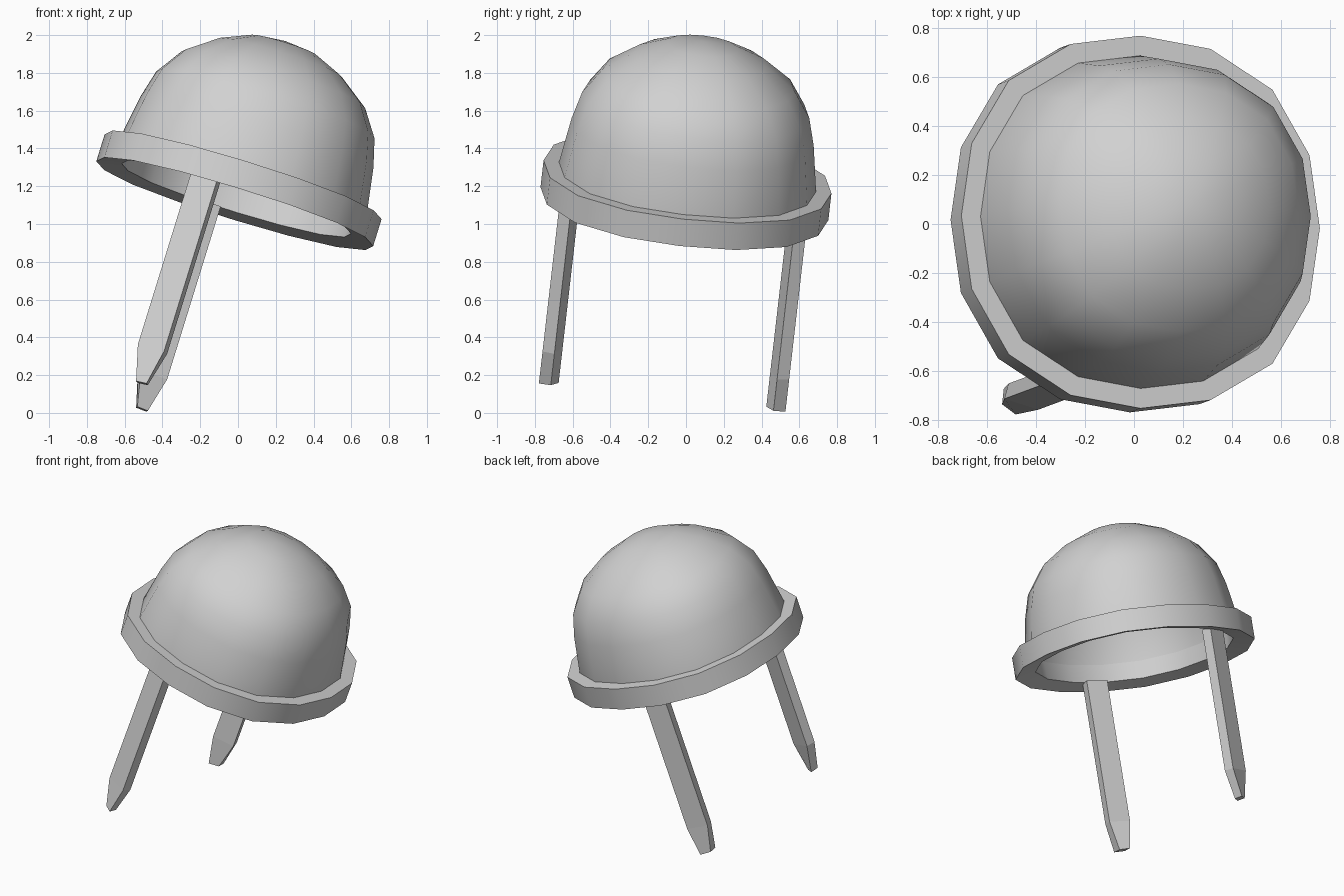
import bpy, bmesh, math
from mathutils import Matrix, Vector

if "Cube" in bpy.data.objects:
    bpy.data.objects.remove(bpy.data.objects["Cube"], do_unlink=True)

SIDES = 16

# Pale grey material for everything
grey = bpy.data.materials.new("pale_grey")
grey.use_nodes = True
grey.diffuse_color = (0.64, 0.64, 0.64, 1)
grey.node_tree.nodes["Principled BSDF"].inputs["Base Color"].default_value = (0.64, 0.64, 0.64, 1)

# Tilted frame centred on the top of the rim
up = Vector((0.294, 0.109, 0.949)).normalized()
back = Vector((0, up.z, -up.y)).normalized()
side = back.cross(up)
frame = Matrix((side, back, up)).transposed().to_4x4()
frame.translation = (0.027, 0.008, 1.25)


def finish(name, bm, smooth=None):
    bmesh.ops.recalc_face_normals(bm, faces=bm.faces)
    mesh = bpy.data.meshes.new(name)
    bm.to_mesh(mesh)
    bm.free()
    mesh.materials.append(grey)
    obj = bpy.data.objects.new(name, mesh)
    bpy.context.collection.objects.link(obj)
    obj.matrix_world = frame
    if smooth:
        bpy.ops.object.select_all(action='DESELECT')
        obj.select_set(True)
        bpy.context.view_layer.objects.active = obj
        bpy.ops.object.shade_smooth_by_angle(angle=math.radians(smooth))


def ring_point(r, z, i):
    """Point on a slightly squared circle, fuller on the diagonals."""
    a = 2 * math.pi * i / SIDES
    r *= 1 + 0.04 * math.sin(2 * a) ** 2
    return (r * math.cos(a), r * math.sin(a), z)


def lathe(name, profile):
    """Spin a closed (radius, height) profile around the local up axis."""
    bm = bmesh.new()
    rings = []
    for r, z in profile:
        if r == 0:
            rings.append([bm.verts.new((0, 0, z))] * SIDES)
        else:
            rings.append([bm.verts.new(ring_point(r, z, i)) for i in range(SIDES)])
    for low, high in zip(rings, rings[1:] + rings[:1]):
        for i in range(SIDES):
            j = (i + 1) % SIDES
            corners = list(dict.fromkeys((low[i], low[j], high[j], high[i])))
            # Two neighbouring poles have no face between them
            if len(corners) > 2:
                bm.faces.new(corners)
    finish(name, bm, 40)


# Hollow dome shell: outer skin up to the crown, inner skin back down
outer = [(0.685, 0), (0.645, 0.25), (0.605, 0.40), (0.51, 0.54),
         (0.35, 0.657), (0.185, 0.73), (0, 0.757)]
inner = [(r * 0.94, z * 0.94) for r, z in reversed(outer)]
lathe("dome", [(0.685, -0.02)] + outer + inner + [(0.644, -0.02)])

# Rim band, its underside sloping up towards the hollow
lathe("rim", [(0.767, -0.15), (0.767, 0), (0.644, 0), (0.635, -0.122)])


# Flat strap legs turned to face outward, tips narrowed sideways only
def leg(name, angle):
    bm = bmesh.new()
    radius, width, thick = 0.628, 0.15, 0.066
    turn = Matrix.Rotation(math.radians(angle), 3, 'Z')
    centre = turn @ Vector((radius, 0, 0))
    rings = []
    for z, narrow in ((-0.12, 1), (-1.085, 1), (-1.275, 0.4)):
        ring = []
        for u, v in ((-1, -1), (1, -1), (1, 1), (-1, 1)):
            p = turn @ Vector((u * thick / 2, v * width / 2, z))
            p.x *= narrow
            ring.append(bm.verts.new(centre + p))
        rings.append(ring)
    for low, high in zip(rings, rings[1:]):
        for i in range(4):
            j = (i + 1) % 4
            bm.faces.new((low[i], low[j], high[j], high[i]))
    bm.faces.new(rings[0])
    bm.faces.new(rings[-1])
    finish(name, bm)


leg("front_leg", -105.5)
leg("back_leg", 105.5)
